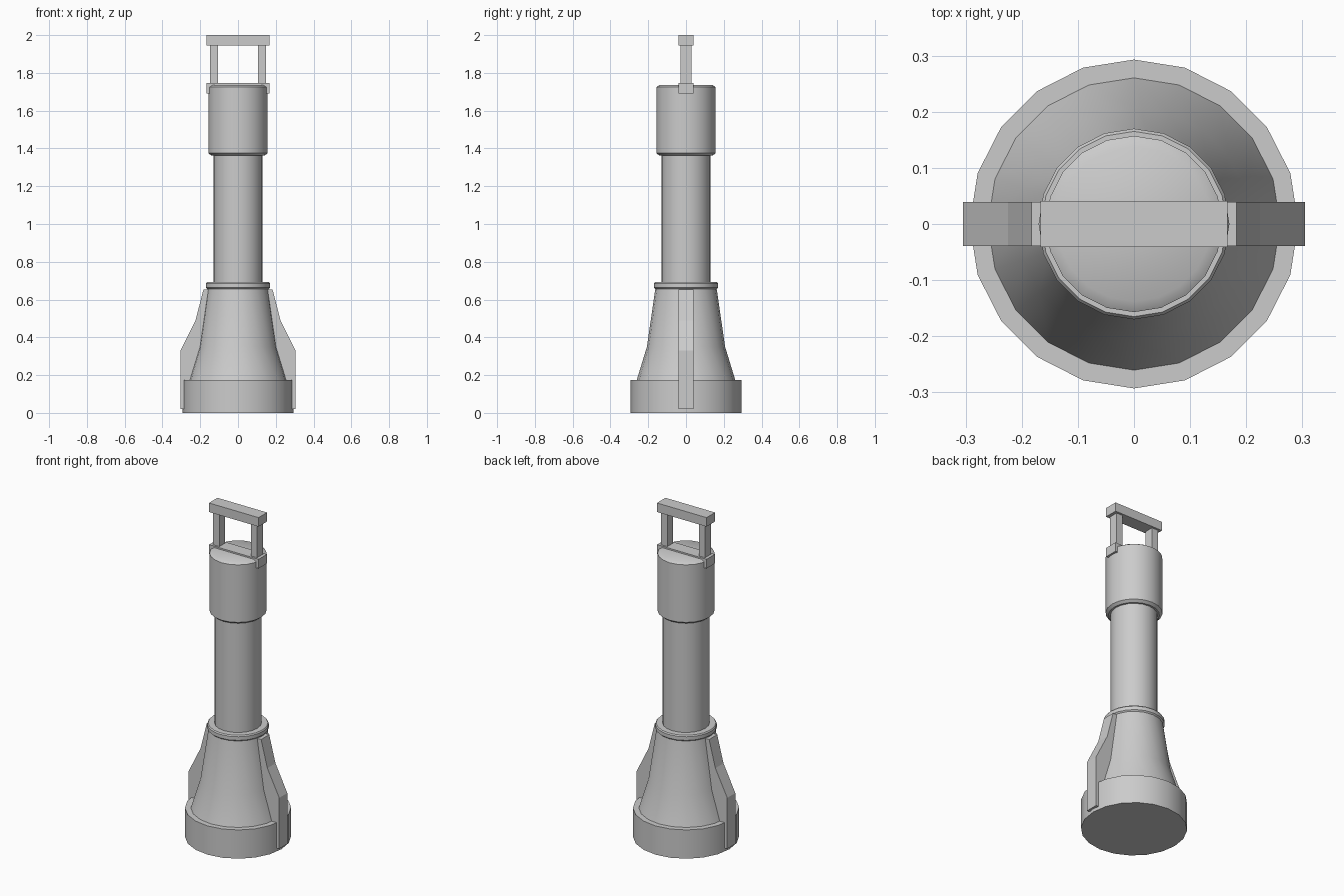
import bpy, bmesh, math

if "Cube" in bpy.data.objects:
    bpy.data.objects.remove(bpy.data.objects["Cube"])

SIDES = 20


def finish(name, bm):
    bmesh.ops.recalc_face_normals(bm, faces=bm.faces)
    mesh = bpy.data.meshes.new(name)
    bm.to_mesh(mesh)
    bm.free()
    ob = bpy.data.objects.new(name, mesh)
    bpy.context.collection.objects.link(ob)
    return ob


def lathe(name, profile):
    """Closed turned solid from (radius, z) points, bottom to top."""
    bm = bmesh.new()
    rings = []
    for r, z in profile:
        rings.append([bm.verts.new((r * math.sin(2 * math.pi * i / SIDES),
                                    r * math.cos(2 * math.pi * i / SIDES), z))
                      for i in range(SIDES)])
    for a, b in zip(rings, rings[1:]):
        for i in range(SIDES):
            j = (i + 1) % SIDES
            bm.faces.new((a[i], a[j], b[j], b[i]))
    bm.faces.new(rings[0])
    bm.faces.new(rings[-1])
    ob = finish(name, bm)
    bpy.ops.object.select_all(action='DESELECT')
    bpy.context.view_layer.objects.active = ob
    ob.select_set(True)
    bpy.ops.object.shade_smooth_by_angle(angle=math.radians(35))
    return ob


def plate(name, outline, half_y):
    """Flat plate: (x, z) outline given thickness along y."""
    bm = bmesh.new()
    face = bm.faces.new([bm.verts.new((x, -half_y, z)) for x, z in outline])
    ext = bmesh.ops.extrude_face_region(bm, geom=[face])
    for v in ext['geom']:
        if isinstance(v, bmesh.types.BMVert):
            v.co.y = half_y
    return finish(name, bm)


def box(name, x0, x1, half_y, z0, z1):
    return plate(name, [(x0, z0), (x1, z0), (x1, z1), (x0, z1)], half_y)


# Round body
lathe("base_drum", [(0.293, 0), (0.293, 0.175), (0.262, 0.175)])
lathe("flared_cone", [(0.262, 0.17), (0.207, 0.35), (0.162, 0.66)])
lathe("cone_collar", [(0.162, 0.655), (0.17, 0.663), (0.17, 0.685), (0.165, 0.692)])
lathe("shaft", [(0.13, 0.65), (0.13, 1.38)])
lathe("head", [(0.141, 1.362), (0.157, 1.375), (0.157, 1.725), (0.138, 1.737)])

# Side fins and handle posts, mirrored left and right
fin = [(0.12, 0.02), (0.305, 0.02), (0.305, 0.33), (0.225, 0.49),
       (0.183, 0.653), (0.12, 0.653)]
for side, s in (("left", -1), ("right", 1)):
    plate(f"fin_{side}", [(s * x, z) for x, z in fin], 0.039)
    box(f"handle_post_{side}", s * 0.106, s * 0.148, 0.028, 1.74, 1.95)

# Handle crossbars
box("handle_bracket", -0.167, 0.167, 0.04, 1.69, 1.746)
box("handle_grip", -0.167, 0.167, 0.041, 1.945, 2.0)
